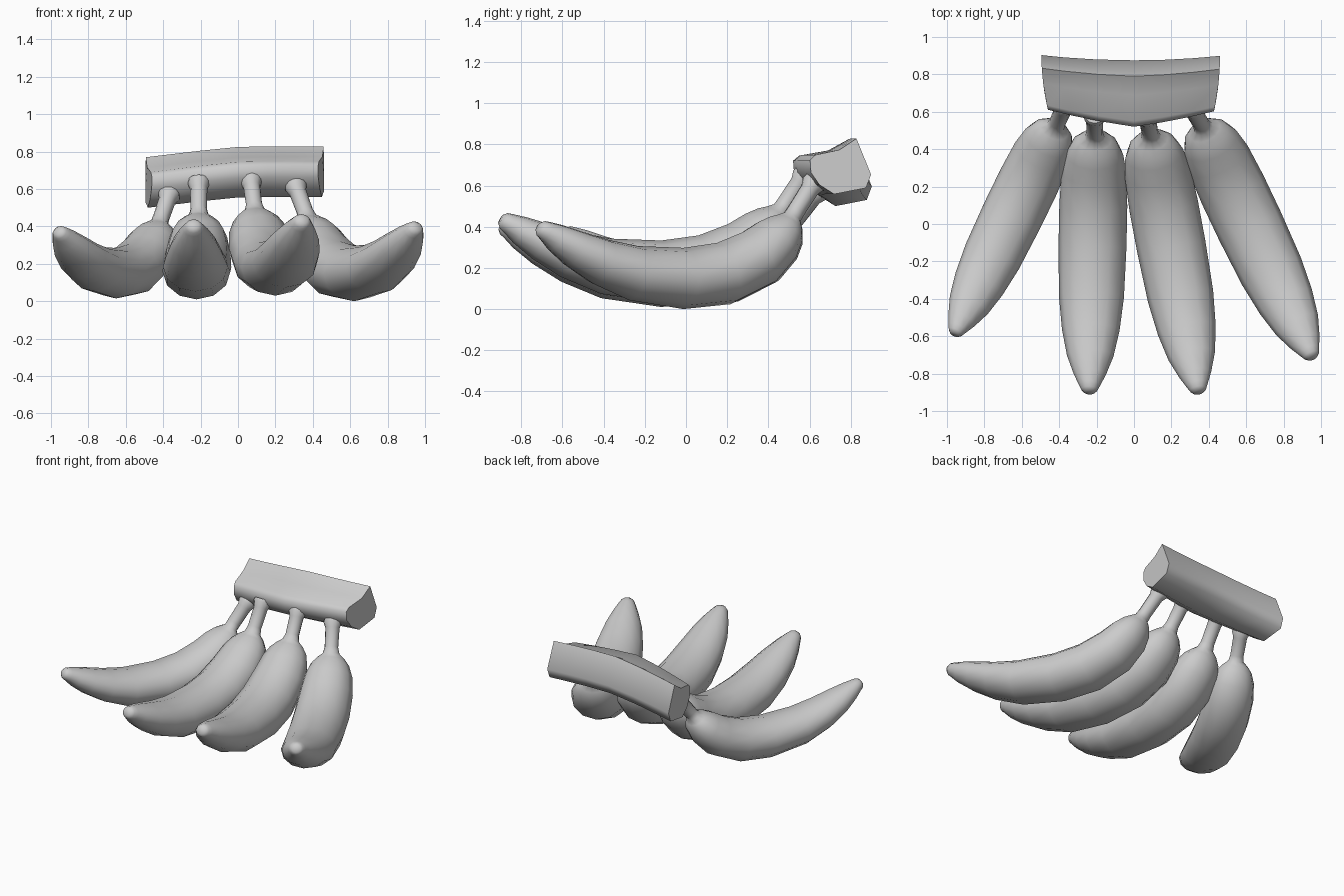
import bpy, bmesh, math
from mathutils import Vector

cube = bpy.data.objects.get("Cube")
if cube:
    bpy.data.objects.remove(cube, do_unlink=True)

grey = bpy.data.materials.new("plain grey")
grey.use_nodes = True
COLOUR = (0.6, 0.6, 0.6, 1)
grey.diffuse_color = COLOUR
grey.node_tree.nodes["Principled BSDF"].inputs["Base Color"].default_value = COLOUR


def loft(name, rings, angle):
    """Skin a list of closed rings and cap both ends."""
    bm = bmesh.new()
    loops = [[bm.verts.new(p) for p in ring] for ring in rings]
    n = len(loops[0])
    for a, b in zip(loops, loops[1:]):
        for i in range(n):
            j = (i + 1) % n
            bm.faces.new((a[i], a[j], b[j], b[i]))
    bm.faces.new(loops[0])
    bm.faces.new(loops[-1])
    bmesh.ops.recalc_face_normals(bm, faces=bm.faces)
    mesh = bpy.data.meshes.new(name)
    bm.to_mesh(mesh)
    bm.free()
    mesh.materials.append(grey)
    obj = bpy.data.objects.new(name, mesh)
    bpy.context.collection.objects.link(obj)
    bpy.ops.object.select_all(action="DESELECT")
    obj.select_set(True)
    bpy.context.view_layer.objects.active = obj
    bpy.ops.object.shade_smooth_by_angle(angle=math.radians(angle))


# Fruit body: distance from neck, height, half width, half depth
BODY = [
    (0.0, 0.45, 0.055, 0.045), (0.015, 0.425, 0.09, 0.07),
    (0.04, 0.39, 0.125, 0.1), (0.09, 0.335, 0.155, 0.128),
    (0.19, 0.25, 0.175, 0.148), (0.37, 0.174, 0.183, 0.155),
    (0.59, 0.15, 0.183, 0.15), (0.86, 0.176, 0.175, 0.135),
    (1.04, 0.232, 0.155, 0.115), (1.18, 0.296, 0.125, 0.093),
    (1.28, 0.35, 0.086, 0.07), (1.335, 0.382, 0.058, 0.05),
    (1.36, 0.394, 0.045, 0.042), (1.375, 0.402, 0.028, 0.025),
]
SIDES = 12


def banana(name, neck, tip, lift, root):
    """Sweep an oval from the stem root down through the neck to the tip."""
    start = Vector((neck[0], neck[1], 0))
    run = Vector((tip[0], tip[1], 0)) - start
    size = run.length / BODY[-1][0]
    head = run.normalized()
    side = head.cross(Vector((0, 0, 1)))
    path = [(start + head * s * size + Vector((0, 0, z * size + lift)), w * size, d * size)
            for s, z, w, d in BODY]
    # Stem with a flared collar where it meets the crown
    root, base = Vector(root), path[0][0]
    stem = [(base.lerp(root, t), r, r) for t, r in
            ((1.1, 0.056), (1.0, 0.06), (0.82, 0.046), (0.2, 0.044))]
    path = stem + path
    rings = []
    for i, (c, w, d) in enumerate(path):
        tangent = (path[min(i + 1, len(path) - 1)][0] - path[max(i - 1, 0)][0]).normalized()
        across = (side - tangent * side.dot(tangent)).normalized()
        up = across.cross(tangent)
        rings.append([c + across * w * math.cos(a) + up * d * math.sin(a)
                      for a in (2 * math.pi * k / SIDES for k in range(SIDES))])
    loft(name, rings, 60)


banana("right_outer_banana", (-0.42, 0.52), (-0.96, -0.59), 0.015, (-0.37, 0.63, 0.565))
banana("right_inner_banana", (-0.21, 0.465), (-0.238, -0.9), 0.01, (-0.21, 0.575, 0.63))
banana("left_inner_banana", (0.09, 0.465), (0.345, -0.9), 0.03, (0.07, 0.57, 0.64))
banana("left_outer_banana", (0.37, 0.515), (0.955, -0.715), 0.0, (0.31, 0.62, 0.61))

# Crown: section in y and z, bent backwards towards its ends
SECTION = [(0.52, 0.72), (0.55, 0.745), (0.69, 0.77), (0.79, 0.825), (0.875, 0.65),
           (0.845, 0.585), (0.66, 0.555), (0.575, 0.6), (0.525, 0.66)]
STATIONS = [(-0.495, -0.055), (-0.37, -0.04), (-0.2, -0.02), (0, 0),
            (0.17, 0.003), (0.32, 0.003), (0.46, 0.003)]
crown = []
for x, drop in STATIONS:
    bend = abs(x) / 0.47
    ring = []
    for y, z in SECTION:
        front = (0.875 - y) / 0.355
        shift = 0.025 * bend ** 2 + 0.06 * front * bend
        ring.append((x * (1 - 0.07 * front ** 2), y + shift, z + drop))
    crown.append(ring)
loft("crown", crown, 60)
